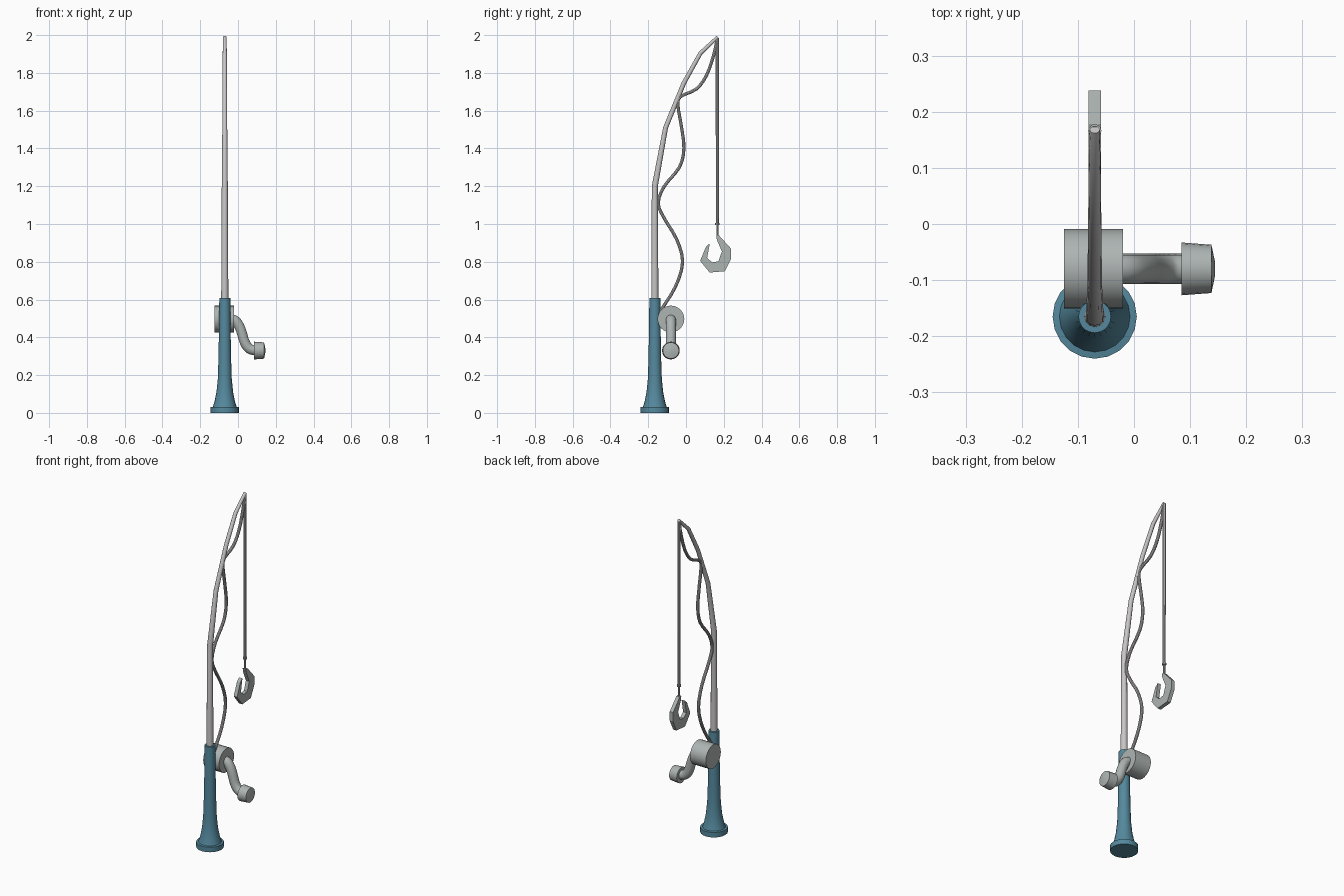
import bpy, bmesh, math
from mathutils import Vector, Matrix

if "Cube" in bpy.data.objects:
    bpy.data.objects.remove(bpy.data.objects["Cube"])

PX, PY = -0.07, -0.165   # pole axis


def material(name, col):
    m = bpy.data.materials.new(name)
    m.diffuse_color = (*col, 1)
    m.use_nodes = True
    m.node_tree.nodes["Principled BSDF"].inputs["Base Color"].default_value = m.diffuse_color
    return m


BLUE = material("teal_blue", (0.09, 0.25, 0.34))
PALE = material("pale_grey", (0.58, 0.56, 0.56))
GREY = material("green_grey", (0.42, 0.46, 0.45))


def finish(name, bm, mat, smooth=True):
    bmesh.ops.recalc_face_normals(bm, faces=bm.faces[:])
    me = bpy.data.meshes.new(name)
    bm.to_mesh(me)
    bm.free()
    me.materials.append(mat)
    ob = bpy.data.objects.new(name, me)
    bpy.context.collection.objects.link(ob)
    if smooth:
        bpy.context.view_layer.objects.active = ob
        ob.select_set(True)
        bpy.ops.object.shade_smooth_by_angle(angle=math.radians(35))
        ob.select_set(False)
    return ob


def skin(bm, rings):
    """Join rings of vertices with quads and cap both ends."""
    n = len(rings[0])
    for a, b in zip(rings, rings[1:]):
        for i in range(n):
            j = (i + 1) % n
            bm.faces.new((a[i], a[j], b[j], b[i]))
    bm.faces.new(rings[0])
    bm.faces.new(rings[-1])


def lathe(name, profile, mat, origin, axis='Z', sides=20):
    """Turn (radius, height) points around an axis through origin."""
    bm = bmesh.new()
    rings = []
    for r, h in profile:
        ring = []
        for i in range(sides):
            a = 2 * math.pi * i / sides
            c, s = r * math.cos(a), r * math.sin(a)
            p = Vector((c, s, h)) if axis == 'Z' else Vector((h, c, s))
            ring.append(bm.verts.new(p + Vector(origin)))
        rings.append(ring)
    skin(bm, rings)
    return finish(name, bm, mat)


def tube(name, pts, radii, side, mat, sides=12):
    """Sweep a circle along a planar path; side is the plane normal."""
    bm = bmesh.new()
    pts = [Vector(p) for p in pts]
    side = Vector(side)
    rings = []
    for k, p in enumerate(pts):
        t = (pts[min(k + 1, len(pts) - 1)] - pts[max(k - 1, 0)]).normalized()
        up = t.cross(side)
        rings.append([bm.verts.new(p + radii[k] * (side * math.cos(a) + up * math.sin(a)))
                      for a in (2 * math.pi * i / sides for i in range(sides))])
    skin(bm, rings)
    return finish(name, bm, mat)


def spline(pts, steps):
    """Catmull-Rom curve through 2D points."""
    v = [Vector(p) for p in pts]
    v = [2 * v[0] - v[1]] + v + [2 * v[-1] - v[-2]]
    out = []
    for a, b, c, d in zip(v, v[1:], v[2:], v[3:]):
        for s in range(steps):
            t = s / steps
            out.append(0.5 * (2 * b + (c - a) * t + (2 * a - 5 * b + 4 * c - d) * t * t
                              + (3 * b - a - 3 * c + d) * t ** 3))
    return out + [v[-2]]


# handle with flared foot
lathe("handle", [(0.075, 0), (0.075, 0.03), (0.063, 0.032), (0.054, 0.06), (0.044, 0.11),
                 (0.037, 0.18), (0.034, 0.27), (0.031, 0.42), (0.029, 0.608)], BLUE, (PX, PY, 0))

# tapering bent rod
rod = [(PY, 0.58), (PY, 1.2), (-0.108, 1.51), (-0.012, 1.745), (0.077, 1.905), (0.168, 1.99)]
tube("rod", [(PX, y, z) for y, z in rod], [0.019, 0.016, 0.013, 0.012, 0.011, 0.009],
     (1, 0, 0), PALE)

# slack line winding up from the reel to the tip
slack = [(-0.135, 0.54), (-0.055, 0.67), (-0.018, 0.8), (-0.05, 0.92), (-0.115, 1.03),
         (-0.147, 1.11), (-0.115, 1.2), (-0.035, 1.3), (-0.011, 1.4), (-0.025, 1.52),
         (-0.043, 1.63), (-0.028, 1.675), (0.055, 1.715), (0.11, 1.79), (0.148, 1.9),
         (0.166, 1.985)]
path = spline(slack, 3)
tube("slack_line", [(PX, *p) for p in path], [0.009] * len(path), (1, 0, 0), PALE, 10)

# hanging line, with collar and hook shank
HY = 0.166
lathe("hanging_line", [(0.008, 1.0), (0.009, 1.5), (0.009, 1.985)], PALE, (PX, HY, 0), sides=10)
lathe("hook_shank", [(0.006, 0.92), (0.006, 0.995), (0.012, 0.996), (0.012, 1.006)],
      GREY, (PX, HY, 0), sides=10)

# flat hook plate
outline = [(0.16, 0.94), (0.176, 0.938), (0.238, 0.87), (0.238, 0.815), (0.206, 0.75),
           (0.125, 0.743), (0.075, 0.805), (0.106, 0.88), (0.126, 0.898), (0.112, 0.82),
           (0.138, 0.797), (0.172, 0.802), (0.19, 0.855), (0.164, 0.915)]
bm = bmesh.new()
face = bm.faces.new([bm.verts.new((PX - 0.011, y, z)) for y, z in outline])
ext = bmesh.ops.extrude_face_region(bm, geom=[face])
bmesh.ops.translate(bm, vec=(0.022, 0, 0),
                    verts=[v for v in ext["geom"] if isinstance(v, bmesh.types.BMVert)])
finish("hook", bm, GREY, smooth=False)

# reel drum
RY, RZ = -0.08, 0.497
lathe("reel", [(0.071, -0.125), (0.071, -0.02)], GREY, (0, RY, RZ), 'X', 24)

# crank arm
arm = spline([(-0.04, 0.497), (-0.01, 0.485), (0.015, 0.44), (0.035, 0.375), (0.06, 0.34),
              (0.095, 0.33)], 3)
tube("crank_arm", [(x, RY, z) for x, z in arm], [0.027] * len(arm), (0, 1, 0), GREY, 14)

# crank knob
lathe("crank_knob", [(0.047, 0.085), (0.043, 0.138), (0.012, 0.1445)], GREY,
      (0, RY, 0.33), 'X', 20)
